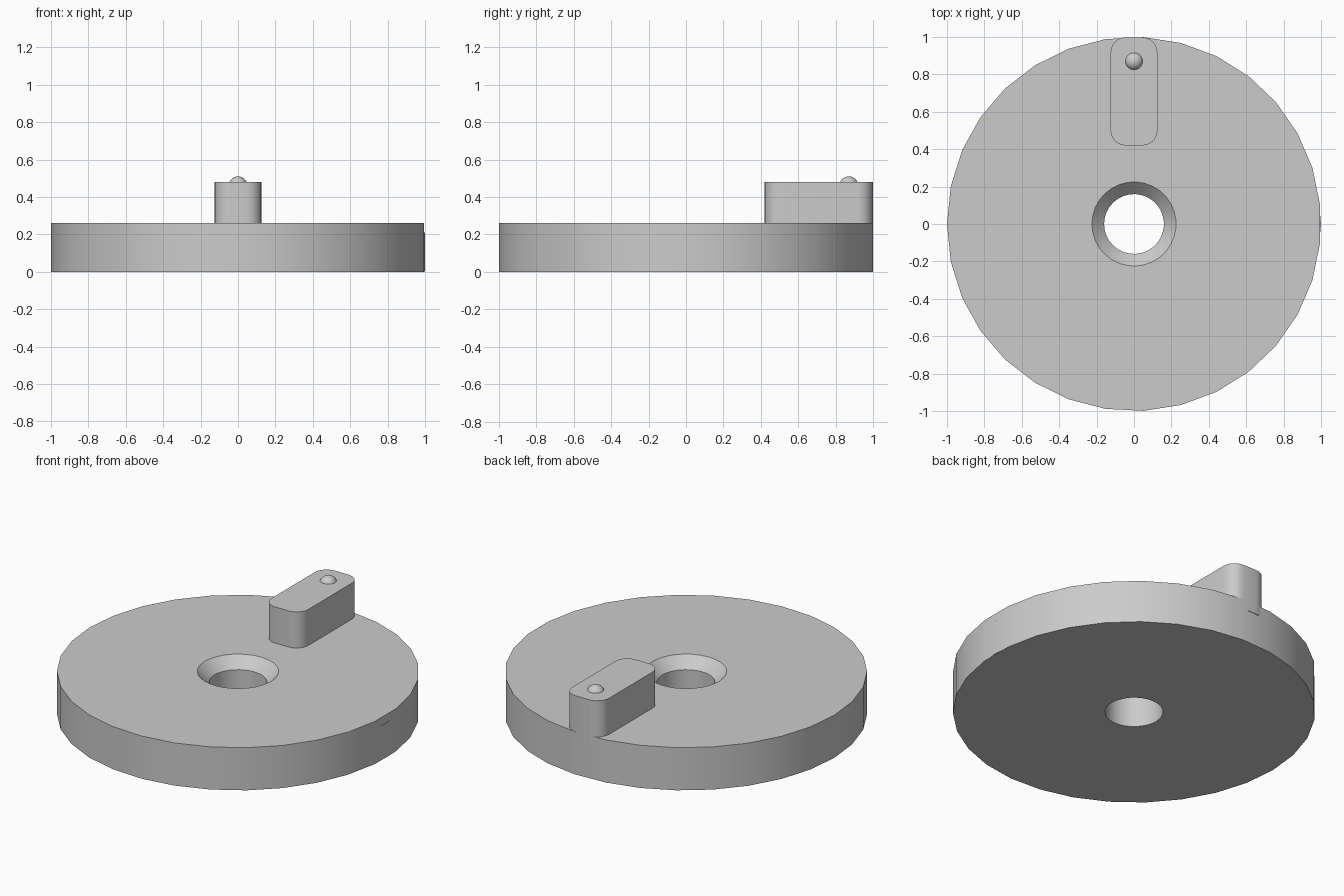
import bpy, bmesh
from math import pi, sin, cos, radians

cube = bpy.data.objects.get("Cube")
if cube:
    bpy.data.objects.remove(cube, do_unlink=True)

GREY = (0.6, 0.6, 0.6, 1)
grey = bpy.data.materials.new("plain grey")
grey.use_nodes = True
grey.diffuse_color = GREY
grey.node_tree.nodes["Principled BSDF"].inputs["Base Color"].default_value = GREY


def finish(bm, name):
    """Turn a bmesh into a grey object with smooth sides and sharp rims."""
    bmesh.ops.recalc_face_normals(bm, faces=bm.faces)
    mesh = bpy.data.meshes.new(name)
    bm.to_mesh(mesh)
    bm.free()
    mesh.materials.append(grey)
    obj = bpy.data.objects.new(name, mesh)
    bpy.context.collection.objects.link(obj)
    bpy.ops.object.select_all(action="DESELECT")
    obj.select_set(True)
    bpy.context.view_layer.objects.active = obj
    bpy.ops.object.shade_smooth_by_angle(angle=radians(30))
    return obj


def lathe(name, profile, sides):
    """Closed radius/height profile turned about z, first corner at -x."""
    bm = bmesh.new()
    rings = []
    for i in range(sides):
        a = pi + 2 * pi * i / sides
        rings.append([bm.verts.new((r * cos(a), r * sin(a), z)) for r, z in profile])
    n = len(profile)
    for i in range(sides):
        here, after = rings[i], rings[(i + 1) % sides]
        for j in range(n):
            k = (j + 1) % n
            bm.faces.new((here[j], after[j], after[k], here[k]))
    return finish(bm, name)


def prism(name, outline, z0, z1):
    """Flat outline extruded upward."""
    bm = bmesh.new()
    base = bm.faces.new([bm.verts.new((x, y, z0)) for x, y in outline])
    top = bmesh.ops.extrude_face_region(bm, geom=[base], use_keep_orig=True)["geom"]
    for v in top:
        if isinstance(v, bmesh.types.BMVert):
            v.co.z = z1
    return finish(bm, name)


def rounded_rect(x0, x1, y0, y1, r, steps=6):
    corners = ((x1 - r, y1 - r), (x0 + r, y1 - r), (x0 + r, y0 + r), (x1 - r, y0 + r))
    return [(cx + r * cos(a), cy + r * sin(a))
            for q, (cx, cy) in enumerate(corners)
            for a in (pi / 2 * (q + s / steps) for s in range(steps + 1))]


# Disc with a countersunk centre hole
lathe("disc", [(1, 0), (1, 0.26), (0.225, 0.26), (0.16, 0.195), (0.16, 0)], 31)

# Slight bulge on the flat facet of the rim
prism("rim_tick", [(0.99, -0.1), (1, 0), (0.99, 0.1)], 0.002, 0.21)

# Raised block at the back of the rim
prism("handle_block", rounded_rect(-0.125, 0.125, 0.42, 0.998, 0.08), 0.2, 0.48)

# Small dome on the block
bm = bmesh.new()
bmesh.ops.create_uvsphere(bm, u_segments=24, v_segments=16, radius=0.05)
bmesh.ops.translate(bm, verts=bm.verts, vec=(0, 0.87, 0.46))
finish(bm, "dome_pin")
